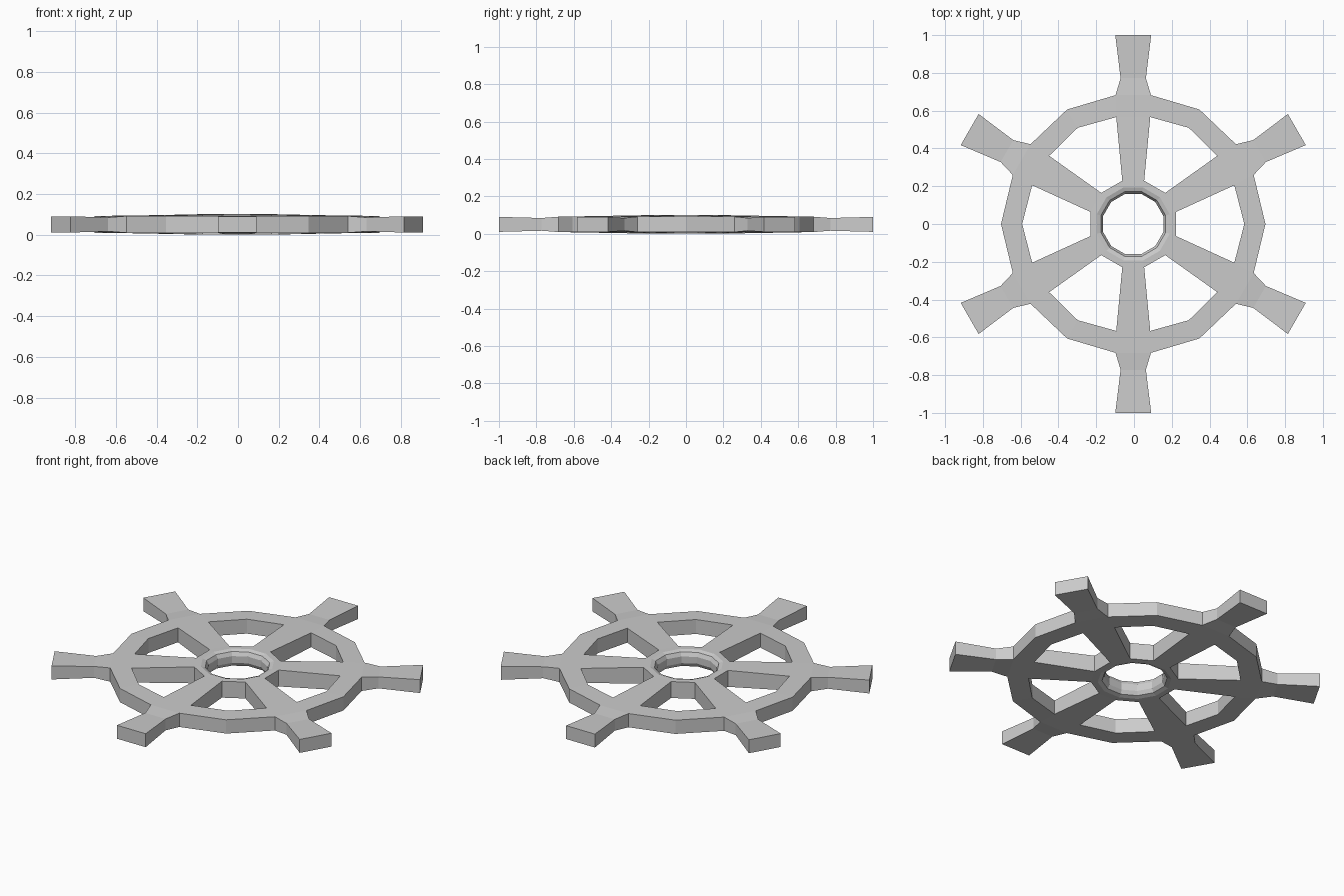
import bpy
import bmesh
from math import cos, sin, pi, radians, hypot

if "Cube" in bpy.data.objects:
    bpy.data.objects.remove(bpy.data.objects["Cube"])

MID_Z = 0.0505
CENTRE_X = -0.004
SPOKES = 6

# Outline stations along one spoke: (distance, half width, half thickness)
HUB = (0.193, 0.0517, 0.050)
ROOT = (0.229, 0.058, 0.049)
RIM_IN = (0.566, 0.090, 0.043)
RIM_OUT = (0.682, 0.094, 0.041)
NECK = (0.772, 0.067, 0.034)
TIP = (1.0, 0.095, 0.040)
STATIONS = [HUB, ROOT, RIM_IN, RIM_OUT, NECK, TIP]
# Rim corner halfway between two spokes: (radius, half thickness)
MID_IN, MID_OUT = (0.588, 0.043), (0.70, 0.041)
# Rounded bore of the hub: (radius, height from middle)
BORE = [(0.20, 0.050), (0.177, 0.042), (0.165, 0.020),
        (0.165, -0.020), (0.177, -0.042), (0.20, -0.050)]


def on_spoke(angle, station, side):
    r, w, h = station
    w *= side
    return (r * cos(angle) - w * sin(angle), r * sin(angle) + w * cos(angle), h)


def polar(angle, r, h):
    return (r * cos(angle), r * sin(angle), h)


bm = bmesh.new()


def add_face(points):
    return bm.faces.new([bm.verts.new(p) for p in points])


# Upper plate: spokes with handles, rim segments and hub ring
for i in range(SPOKES):
    a = pi / 2 + i * 2 * pi / SPOKES
    nxt = a + 2 * pi / SPOKES
    for s, t in zip(STATIONS, STATIONS[1:]):
        add_face([on_spoke(a, s, -1), on_spoke(a, t, -1),
                  on_spoke(a, t, 1), on_spoke(a, s, 1)])
    for side in (-1, 1):
        mid = a + side * pi / SPOKES
        quad = [on_spoke(a, RIM_IN, side), on_spoke(a, RIM_OUT, side),
                polar(mid, *MID_OUT), polar(mid, *MID_IN)]
        add_face(quad if side == 1 else quad[::-1])
    add_face([on_spoke(a, HUB, 1), on_spoke(a, ROOT, 1),
              on_spoke(nxt, ROOT, -1), on_spoke(nxt, HUB, -1)])
bmesh.ops.remove_doubles(bm, verts=bm.verts[:], dist=0.001)

# Lower plate mirrored, plus the side walls along every open edge
open_edges = [e for e in bm.edges if e.is_boundary]
walls = [[v.co.copy() for v in e.verts] for e in open_edges]
for pts in [[v.co.copy() for v in f.verts] for f in bm.faces]:
    add_face([(p.x, p.y, -p.z) for p in reversed(pts)])
for p, q in walls:
    if max(hypot(p.x, p.y), hypot(q.x, q.y)) > 0.21:
        add_face([p, q, (q.x, q.y, -q.z), (p.x, p.y, -p.z)])

# Twelve-sided rounded bore
for k in range(12):
    a, b = radians(15 + 30 * k), radians(45 + 30 * k)
    for s, t in zip(BORE, BORE[1:]):
        add_face([polar(a, *s), polar(b, *s), polar(b, *t), polar(a, *t)])

bmesh.ops.remove_doubles(bm, verts=bm.verts[:], dist=0.001)
bmesh.ops.recalc_face_normals(bm, faces=bm.faces[:])
bmesh.ops.translate(bm, verts=bm.verts[:], vec=(CENTRE_X, 0, MID_Z))

mesh = bpy.data.meshes.new("spoked_wheel")
bm.to_mesh(mesh)
bm.free()
wheel = bpy.data.objects.new("spoked_wheel", mesh)
bpy.context.collection.objects.link(wheel)
